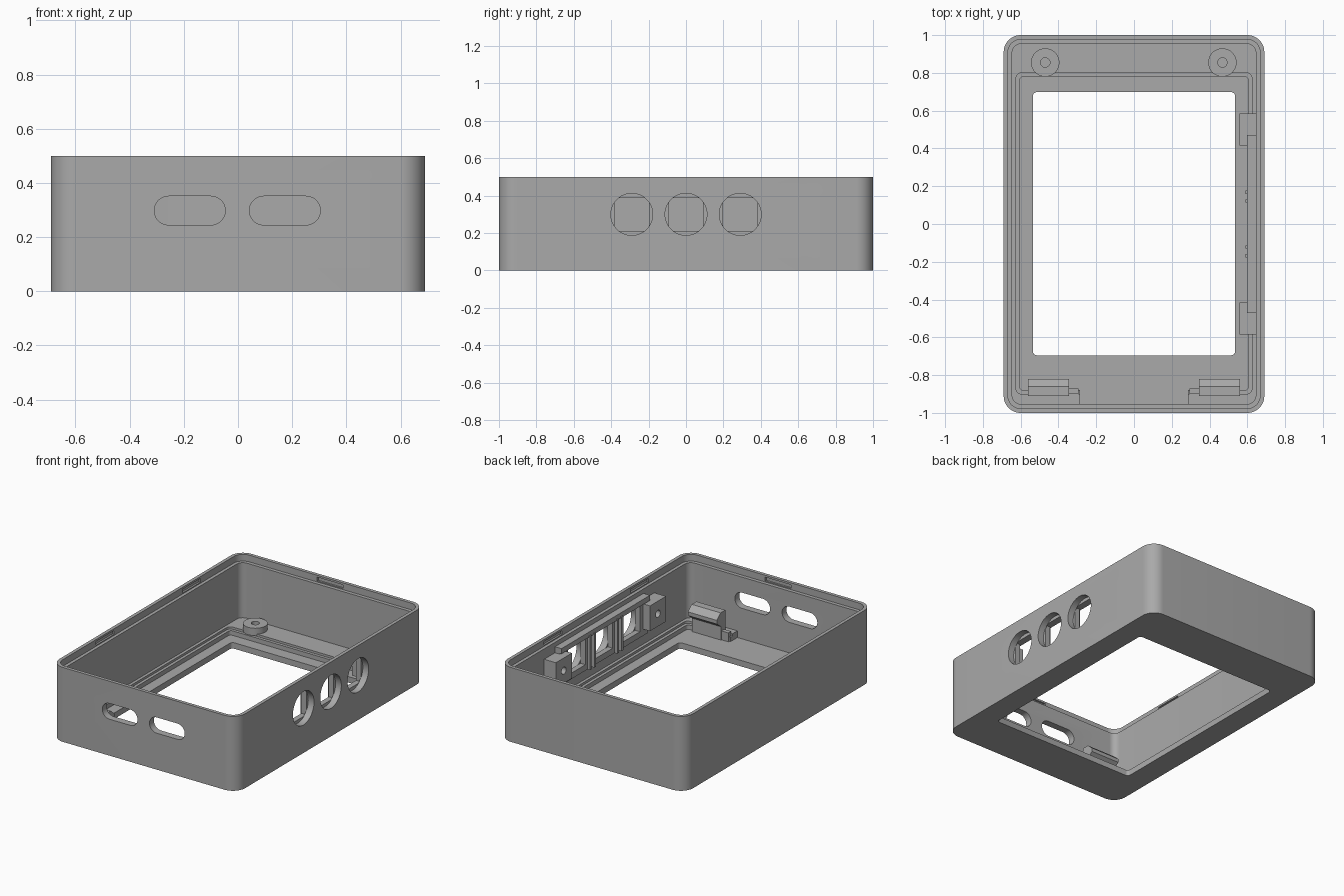
import bpy, bmesh, math
from mathutils import Vector

if "Cube" in bpy.data.objects:
    bpy.data.objects.remove(bpy.data.objects["Cube"])

grey = bpy.data.materials.new("plain grey")
grey.diffuse_color = (0.40, 0.40, 0.40, 1)
grey.use_nodes = True
grey.node_tree.nodes["Principled BSDF"].inputs["Base Color"].default_value = grey.diffuse_color


def prism(name, pts, lo, hi, axis='z'):
    """Extrude a 2D outline along an axis (x: outline is y,z; y: x,z; z: x,y)."""
    def put(p, t):
        return {'x': (t, p[0], p[1]), 'y': (p[0], t, p[1]), 'z': (p[0], p[1], t)}[axis]
    bm = bmesh.new()
    a = [bm.verts.new(put(p, lo)) for p in pts]
    b = [bm.verts.new(put(p, hi)) for p in pts]
    n = len(pts)
    bm.faces.new(a)
    bm.faces.new(b)
    for i in range(n):
        j = (i + 1) % n
        bm.faces.new((a[i], a[j], b[j], b[i]))
    bmesh.ops.recalc_face_normals(bm, faces=bm.faces)
    mesh = bpy.data.meshes.new(name)
    bm.to_mesh(mesh)
    bm.free()
    mesh.materials.append(grey)
    ob = bpy.data.objects.new(name, mesh)
    bpy.context.collection.objects.link(ob)
    return ob


def rounded(x0, x1, y0, y1, r, seg=8):
    pts = []
    for cx, cy, a0 in ((x1 - r, y1 - r, 0), (x0 + r, y1 - r, 90),
                       (x0 + r, y0 + r, 180), (x1 - r, y0 + r, 270)):
        for i in range(seg + 1):
            a = math.radians(a0 + 90 * i / seg)
            pts.append((cx + r * math.cos(a), cy + r * math.sin(a)))
    return pts


def circle(cx, cy, r, n=40):
    return [(cx + r * math.cos(2 * math.pi * i / n), cy + r * math.sin(2 * math.pi * i / n))
            for i in range(n)]


def box(name, x0, x1, y0, y1, z0, z1):
    return prism(name, [(x0, y0), (x1, y0), (x1, y1), (x0, y1)], z0, z1)


def cut(ob, *cutters):
    bpy.context.view_layer.objects.active = ob
    for c in cutters:
        m = ob.modifiers.new("cut", 'BOOLEAN')
        m.operation, m.solver, m.object = 'DIFFERENCE', 'EXACT', c
        bpy.ops.object.modifier_apply(modifier=m.name)
        bpy.data.objects.remove(c)


def smooth(ob):
    bpy.ops.object.select_all(action='DESELECT')
    ob.select_set(True)
    bpy.context.view_layer.objects.active = ob
    bpy.ops.object.shade_smooth_by_angle(angle=math.radians(30))


SHELF, LEDGE, FLOOR = 0.085, 0.07, 0.04

# Case shell: walls, lip at the rim, stepped floor with display opening
case = prism("case_shell", rounded(-.69, .69, -1, 1, .09, 12), 0, .5)
cut(case,
    prism("cavity", rounded(-.645, .645, -.953, .953, .045), SHELF, .6),
    prism("rim_lip", rounded(-.667, .667, -.977, .977, .067), .455, .6),
    prism("ledge", rounded(-.625, .625, -.9, .8, .03), LEDGE, .3),
    prism("pocket", rounded(-.605, .605, -.88, .78, .02), FLOOR, .3),
    box("front_channel", -.285, .285, -.953, -.8, FLOOR, .3),
    prism("display_opening", rounded(-.535, .535, -.695, .698, .02, 4), -.1, .3))

# Front wall oblong ports
for x in (-.178, .173):
    cut(case, prism("port", rounded(x - .131, x + .131, .245, .351, .0529, 10), -1.1, -.9, 'y'))

# Right wall round button holes
for y in (-.29, 0, .29):
    cut(case, prism("button_hole", circle(y, .3, .112, 48), .62, .8, 'x'))

# Latch recesses in the lip
for s in (-1, 1):
    cut(case, box("end_recess", -.095, .095, s * .965 - .024, s * .965 + .024, .462, .487))
    for y in (-.46, .46):
        cut(case, box("side_recess", s * .655 - .024, s * .655 + .024, y - .095, y + .095,
                      .462, .487))
smooth(case)

# Screw bosses at the back
for side, x in (("left", -.47), ("right", .468)):
    boss = prism("boss_" + side, circle(x, .855, .075), SHELF - .01, .125)
    cut(boss, prism("boss_hole", circle(x, .855, .025, 24), SHELF, .2))
    smooth(boss)

# Button frame behind the round holes
frame = box("button_frame", .61, .647, -.47, .47, .17, .40)
for y in (-.29, 0, .29):
    cut(frame, box("button_window", .5, .7, y - .092, y + .092, .21, .388))
box("frame_top_bar", .597, .647, -.47, .47, .39, .425)
for y in (-.145, .145):
    for d in (-.023, .023):
        box("frame_rib", .59, .62, y + d - .009, y + d + .009, .17, .40)

# Screw blocks at both ends of the button frame
for s in (-1, 1):
    block = box("screw_block", .558, .647, s * .5 - .085, s * .5 + .085, .215, .385)
    cut(block, prism("screw_hole", circle(s * .5, .3, .024, 24), .5, .62, 'x'))
    smooth(block)

# Front board clips: post, chamfered hooked head and foot
for s in (-1, 1):
    x0, x1 = sorted((s * .345, s * .56))
    box("clip_post", x0, x1, -.91, -.865, FLOOR, .16)
    prism("clip_head", [(-.91, .13), (-.865, .13), (-.82, .165), (-.82, .19),
                        (-.86, .225), (-.91, .225)], x0, x1, 'x')
    f0, f1 = sorted((s * .295, s * .35))
    box("clip_foot", f0, f1, -.9, -.87, FLOOR, .10)
